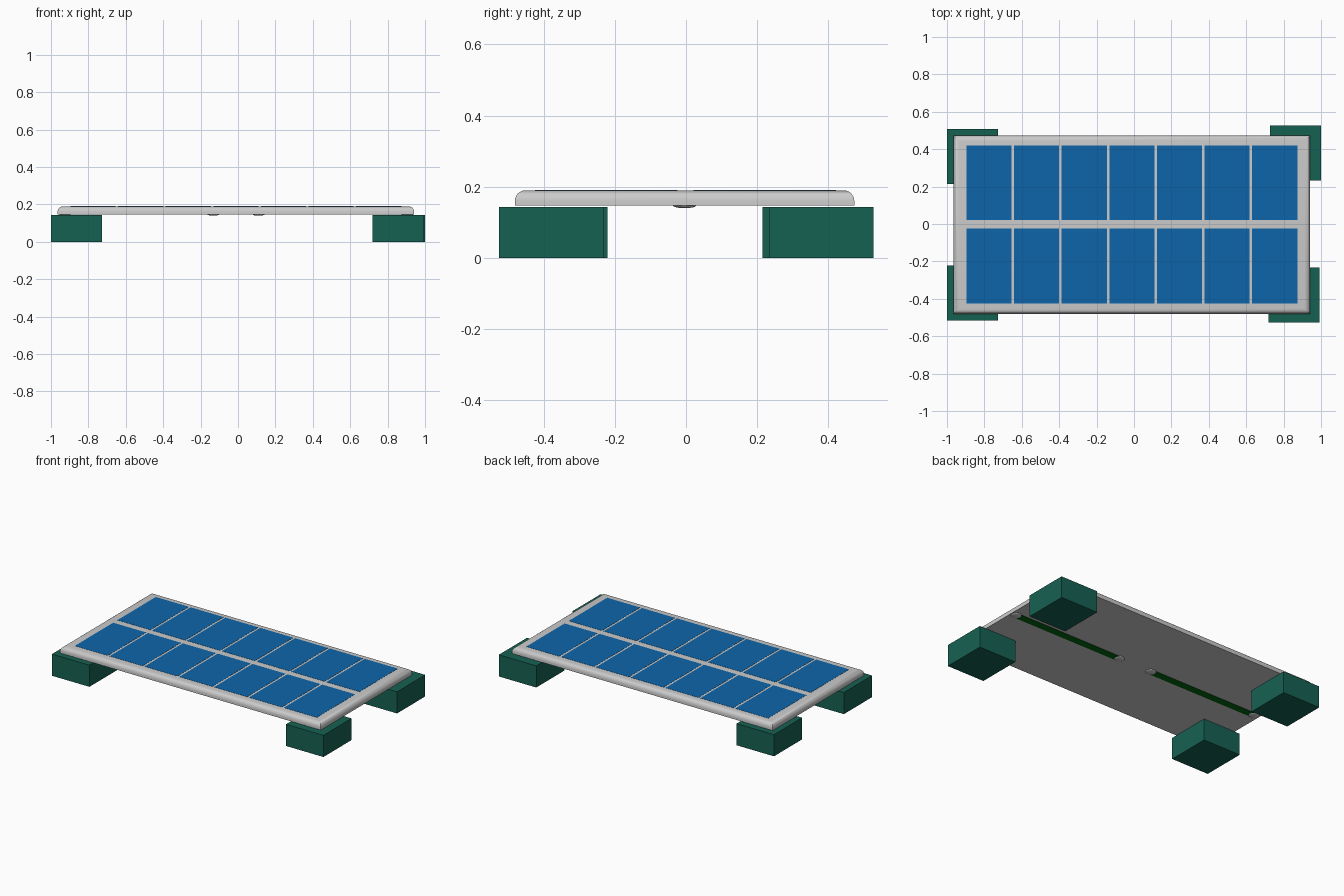
import bpy, bmesh
from mathutils import Matrix

if "Cube" in bpy.data.objects:
    bpy.data.objects.remove(bpy.data.objects["Cube"])


def material(name, rgb):
    m = bpy.data.materials.new(name)
    m.diffuse_color = (*rgb, 1)
    m.use_nodes = True
    m.node_tree.nodes["Principled BSDF"].inputs["Base Color"].default_value = m.diffuse_color
    return m


def finish(name, bm, mat=None, smooth=False):
    me = bpy.data.meshes.new(name)
    bm.to_mesh(me)
    bm.free()
    ob = bpy.data.objects.new(name, me)
    bpy.context.collection.objects.link(ob)
    if mat:
        me.materials.append(mat)
    if smooth:
        bpy.ops.object.select_all(action='DESELECT')
        ob.select_set(True)
        bpy.context.view_layer.objects.active = ob
        bpy.ops.object.shade_smooth_by_angle(angle=0.6)
    return ob


def add_box(bm, x0, x1, y0, y1, z0, z1):
    loc = Matrix.Translation(((x0 + x1) / 2, (y0 + y1) / 2, (z0 + z1) / 2))
    size = Matrix.Diagonal((x1 - x0, y1 - y0, z1 - z0, 1))
    bmesh.ops.create_cube(bm, size=1, matrix=loc @ size)


def box(name, dims, mat=None):
    bm = bmesh.new()
    add_box(bm, *dims)
    return finish(name, bm, mat)


teal = material("teal", (0.008, 0.12, 0.085))
blue = material("blue", (0.004, 0.13, 0.40))
green = material("green", (0.0, 0.13, 0.005))

# Four support blocks, placed slightly unevenly
blocks = {
    "front_left_block": (-0.863, -0.368),
    "front_right_block": (0.856, -0.379),
    "back_left_block": (-0.863, 0.362),
    "back_right_block": (0.863, 0.380),
}
for name, (x, y) in blocks.items():
    box(name, (x - 0.137, x + 0.137, y - 0.147, y + 0.147, 0, 0.143), teal)

# Panel slab with rounded top rim and mitred corners
TOP, BOTTOM = 0.19, 0.147
bm = bmesh.new()
add_box(bm, -0.965, 0.942, -0.481, 0.473, BOTTOM, TOP)
rim = [e for e in bm.edges if all(v.co.z > TOP - 0.001 for v in e.verts)]
bmesh.ops.bevel(bm, geom=rim, offset=0.03, segments=6, profile=0.5, affect='EDGES')
finish("panel_frame", bm, smooth=True)

# Solar cells, two rows of seven
bm = bmesh.new()
for y0 in (-0.424, 0.021):
    for i in range(7):
        x0 = -0.896 + i * 0.2547
        add_box(bm, x0, x0 + 0.241, y0, y0 + 0.4, TOP - 0.003, TOP + 0.001)
finish("solar_cells", bm, blue)

# Underside light strips with a shallow round cap at each end
for side, x0, x1 in (("left", -0.925, -0.132), ("right", 0.11, 0.905)):
    box(side + "_strip", (x0, x1, -0.029, 0.021, BOTTOM - 0.002, BOTTOM + 0.002), green)
    for end, x in (("start", x0), ("end", x1)):
        bm = bmesh.new()
        bmesh.ops.create_uvsphere(
            bm, u_segments=24, v_segments=12, radius=1,
            matrix=Matrix.Translation((x, -0.004, BOTTOM)) @ Matrix.Diagonal((0.032, 0.032, 0.007, 1)))
        finish(f"{side}_strip_{end}_cap", bm, smooth=True)
